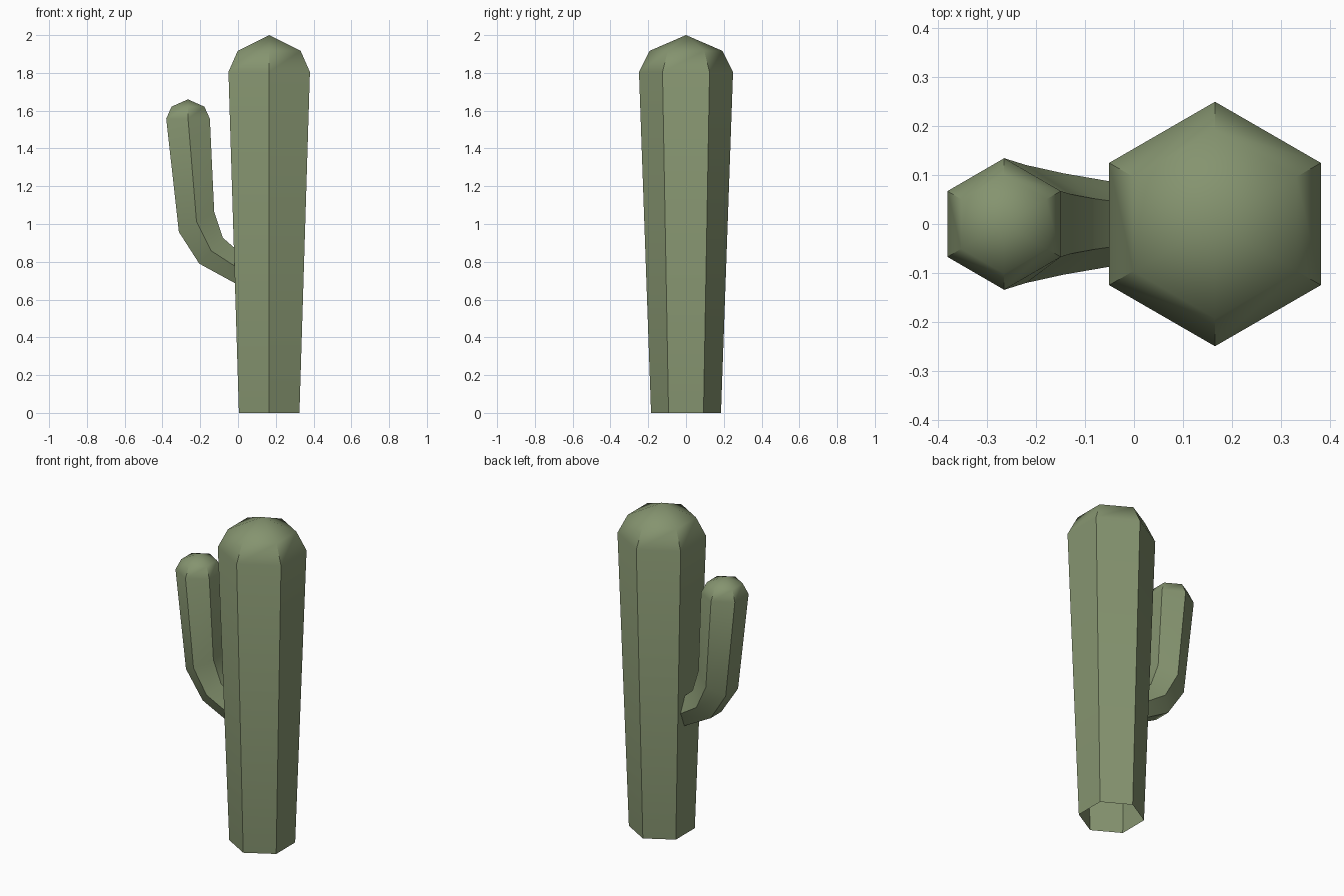
import bpy
import bmesh
import math

if "Cube" in bpy.data.objects:
    bpy.data.objects.remove(bpy.data.objects["Cube"])

green = bpy.data.materials.new("cactus green")
green.diffuse_color = (0.235, 0.295, 0.16, 1.0)
green.use_nodes = True
green.node_tree.nodes["Principled BSDF"].inputs["Base Color"].default_value = green.diffuse_color


def hex_tube(name, rings, tip):
    """Skin six-sided rings, each given as left (x, z), right (x, z), y radius; close at the tip."""
    bm = bmesh.new()
    loops = []
    for (lx, lz), (rx, rz), r in rings:
        mx, mz = (lx + rx) / 2, (lz + rz) / 2
        pts = [(rx, -r / 2, rz), (rx, r / 2, rz), (mx, r, mz),
               (lx, r / 2, lz), (lx, -r / 2, lz), (mx, -r, mz)]
        loops.append([bm.verts.new(p) for p in pts])
    for a, b in zip(loops, loops[1:]):
        for i in range(6):
            j = (i + 1) % 6
            bm.faces.new((a[i], a[j], b[j], b[i]))
    apex = bm.verts.new(tip)
    top = loops[-1]
    for i in range(6):
        bm.faces.new((top[i], top[(i + 1) % 6], apex))
    mesh = bpy.data.meshes.new(name)
    bm.to_mesh(mesh)
    bm.free()
    mesh.materials.append(green)
    obj = bpy.data.objects.new(name, mesh)
    bpy.context.collection.objects.link(obj)
    # Smooth domes, crisp ribs
    bpy.ops.object.select_all(action='DESELECT')
    obj.select_set(True)
    bpy.context.view_layer.objects.active = obj
    bpy.ops.object.shade_smooth_by_angle(angle=math.radians(45))
    return obj


# Main trunk: open at the ground, flaring upward to a low dome
cx = 0.165
trunk_rings = []
for z, r in [(0, 0.185), (1.805, 0.249), (1.917, 0.192)]:
    half = r * math.cos(math.radians(30))
    trunk_rings.append(((cx - half, z), (cx + half, z), r))
hex_tube("trunk", trunk_rings, (cx, 0, 2.0))

# Side arm: leaves the trunk, bends upward and ends in a small dome
arm_rings = [
    ((0.02, 0.667), (0.02, 0.84), 0.075),
    ((-0.205, 0.79), (-0.08, 0.927), 0.103),
    ((-0.313, 0.958), (-0.126, 1.065), 0.12),
    ((-0.38, 1.557), (-0.149, 1.557), 0.134),
    ((-0.352, 1.621), (-0.178, 1.621), 0.101),
]
hex_tube("side_arm", arm_rings, (-0.265, 0, 1.66))
